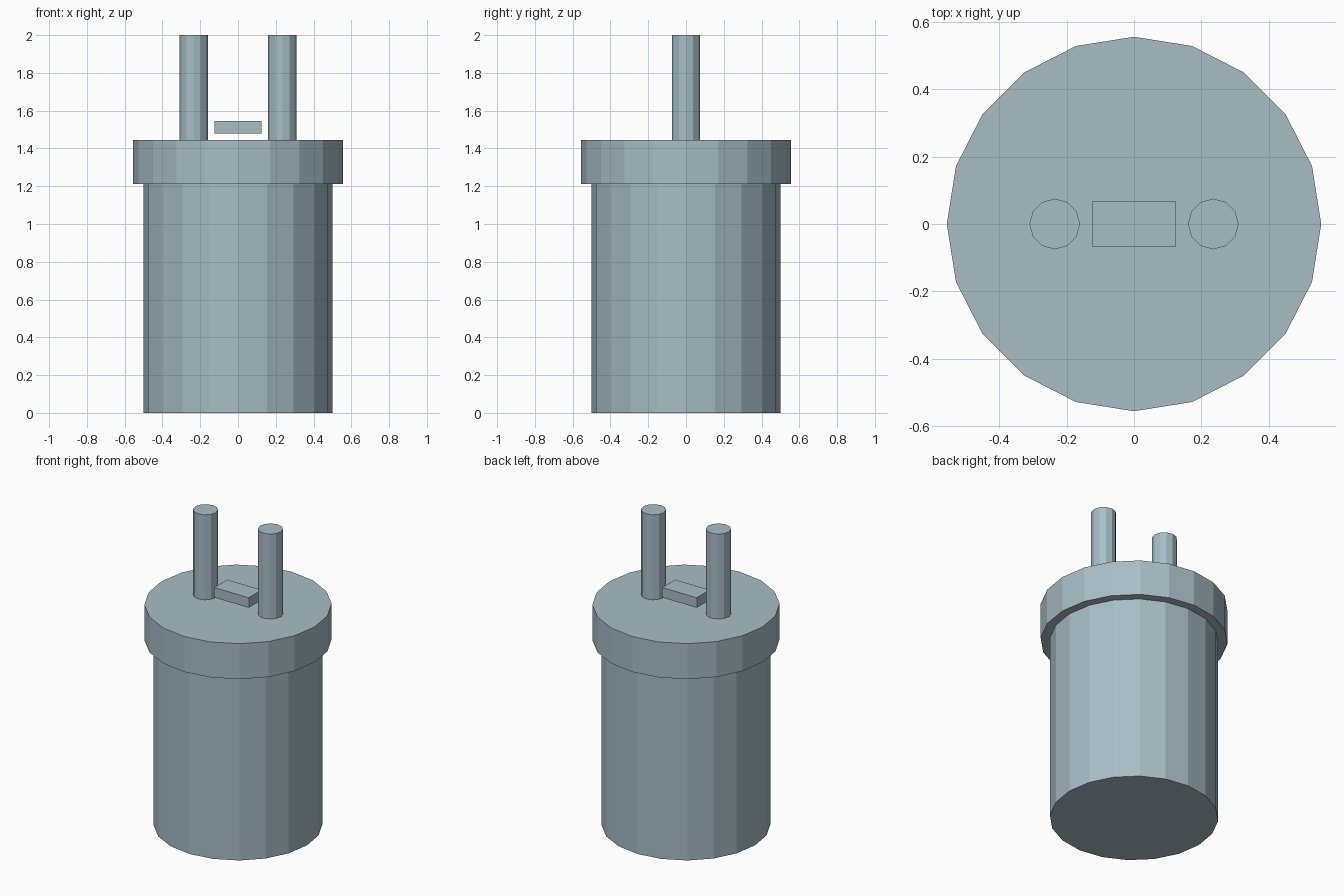
import bpy

if "Cube" in bpy.data.objects:
    bpy.data.objects.remove(bpy.data.objects["Cube"])

metal = bpy.data.materials.new("blue grey metal")
metal.diffuse_color = (0.39, 0.51, 0.56, 1.0)
metal.use_nodes = True
metal.node_tree.nodes["Principled BSDF"].inputs["Base Color"].default_value = metal.diffuse_color


def cylinder(name, radius, z0, z1, sides, x=0.0):
    bpy.ops.mesh.primitive_cylinder_add(
        vertices=sides, radius=radius, depth=z1 - z0, location=(x, 0, (z0 + z1) / 2))
    obj = bpy.context.object
    obj.name = name
    obj.data.materials.append(metal)
    return obj


# Main can and its wider collar
cylinder("body", 0.5, 0.0, 1.212, 20)
cylinder("collar", 0.555, 1.212, 1.444, 20)

# Two contact pins standing on the collar
for side, x in (("left", -0.235), ("right", 0.235)):
    cylinder(side + "_pin", 0.075, 1.444, 2.0, 12, x)

# Small key block floating just above the collar, between the pins
bpy.ops.mesh.primitive_cube_add(size=1, location=(0, 0, 1.512))
key = bpy.context.object
key.name = "key_block"
key.scale = (0.25, 0.134, 0.066)
bpy.ops.object.transform_apply(location=False, rotation=False, scale=True)
key.data.materials.append(metal)
